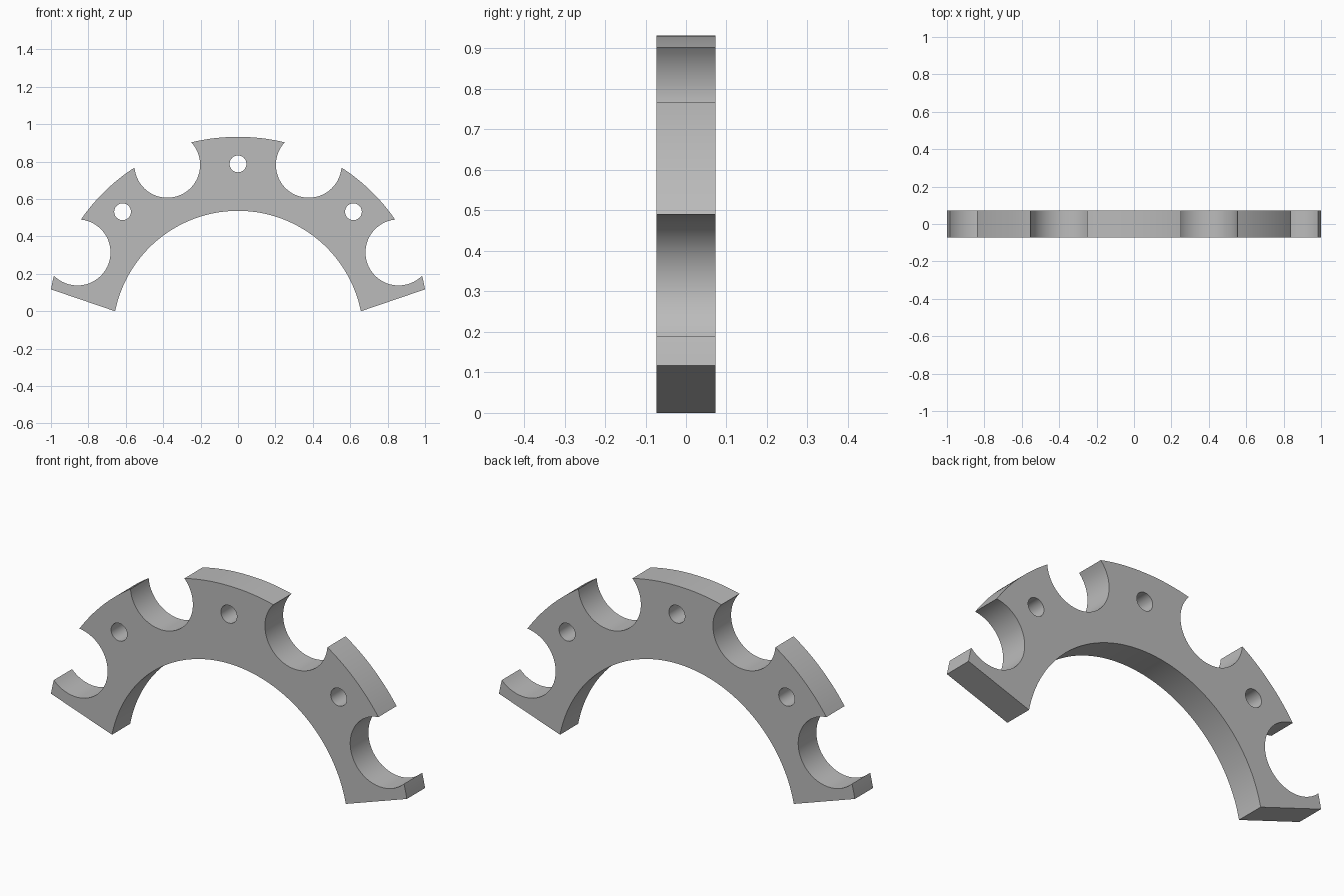
import bpy
import bmesh
from math import atan2, cos, sin, radians, hypot, pi, tau
from mathutils import Matrix

cube = bpy.data.objects.get("Cube")
if cube:
    bpy.data.objects.remove(cube, do_unlink=True)

HALF_DEPTH = 0.073
OUTER = (0, -0.088)
INNER = (0, -0.134)
SCALLOP_R = 0.176
HOLE_R = 0.045


def arc(centre, start, end, ccw, steps):
    """Points of a circular arc about centre, from start to end."""
    cx, cy = centre
    a = atan2(start[1] - cy, start[0] - cx)
    b = atan2(end[1] - cy, end[0] - cx)
    sweep = (b - a) % tau if ccw else -((a - b) % tau)
    r0 = hypot(start[0] - cx, start[1] - cy)
    r1 = hypot(end[0] - cx, end[1] - cy)
    pts = []
    for i in range(steps + 1):
        t = i / steps
        r = r0 + (r1 - r0) * t
        pts.append((cx + r * cos(a + sweep * t), cy + r * sin(a + sweep * t)))
    return pts


def circle(x, y, r, n=40):
    return [(x + r * cos(tau * i / n), y + r * sin(tau * i / n)) for i in range(n)]


# Half outline: rim, upper scallop, rim, lower scallop, rim tip, foot, inner arch
crown, a, b = (0, 0.932), (0.25, 0.903), (0.5535, 0.768)
c, d, e = (0.84, 0.49), (0.984, 0.19), (1.0, 0.117)
foot, arch_top = (0.657, 0.0), (0, 0.537)
half = arc(OUTER, crown, a, False, 10)
half += arc((0.378, 0.783), a, b, True, 36)[1:]
half += arc(OUTER, b, c, False, 16)[1:]
half += arc((0.858, 0.315), c, d, True, 36)[1:]
half += arc(OUTER, d, e, False, 4)[1:]
half += [foot]
half += arc(INNER, foot, arch_top, True, 40)[1:]
outline = half + [(-x, y) for x, y in reversed(half[1:-1])]

# Bolt holes
loops = [outline] + [circle(x, y, HOLE_R)
                     for x, y in ((0, 0.788), (0.617, 0.532), (-0.617, 0.532))]

# Filled and extruded profile
curve = bpy.data.curves.new("bracket_profile", "CURVE")
curve.dimensions = "2D"
curve.fill_mode = "BOTH"
curve.extrude = HALF_DEPTH
for pts in loops:
    spline = curve.splines.new("POLY")
    spline.points.add(len(pts) - 1)
    for p, (x, y) in zip(spline.points, pts):
        p.co = (x, y, 0, 1)
    spline.use_cyclic_u = True
helper = bpy.data.objects.new("profile_helper", curve)
bpy.context.collection.objects.link(helper)
bpy.context.view_layer.update()
mesh = bpy.data.meshes.new_from_object(
    helper.evaluated_get(bpy.context.evaluated_depsgraph_get()))
bpy.data.objects.remove(helper, do_unlink=True)

# Weld the caps to the walls and stand the plate upright
bm = bmesh.new()
bm.from_mesh(mesh)
bmesh.ops.remove_doubles(bm, verts=bm.verts, dist=0.0002)
bmesh.ops.transform(bm, matrix=Matrix.Rotation(radians(90), 4, "X"), verts=bm.verts)
bmesh.ops.recalc_face_normals(bm, faces=bm.faces)
bm.to_mesh(mesh)
bm.free()

# Plain grey material
grey = bpy.data.materials.new("plain_grey")
grey.use_nodes = True
colour = (0.5, 0.5, 0.5, 1)
grey.diffuse_color = colour
grey.node_tree.nodes["Principled BSDF"].inputs["Base Color"].default_value = colour
mesh.materials.clear()
mesh.materials.append(grey)

bracket = bpy.data.objects.new("scalloped_arch_bracket", mesh)
bpy.context.collection.objects.link(bracket)
bpy.ops.object.select_all(action="DESELECT")
bracket.select_set(True)
bpy.context.view_layer.objects.active = bracket
bpy.ops.object.shade_smooth_by_angle(angle=radians(30))
